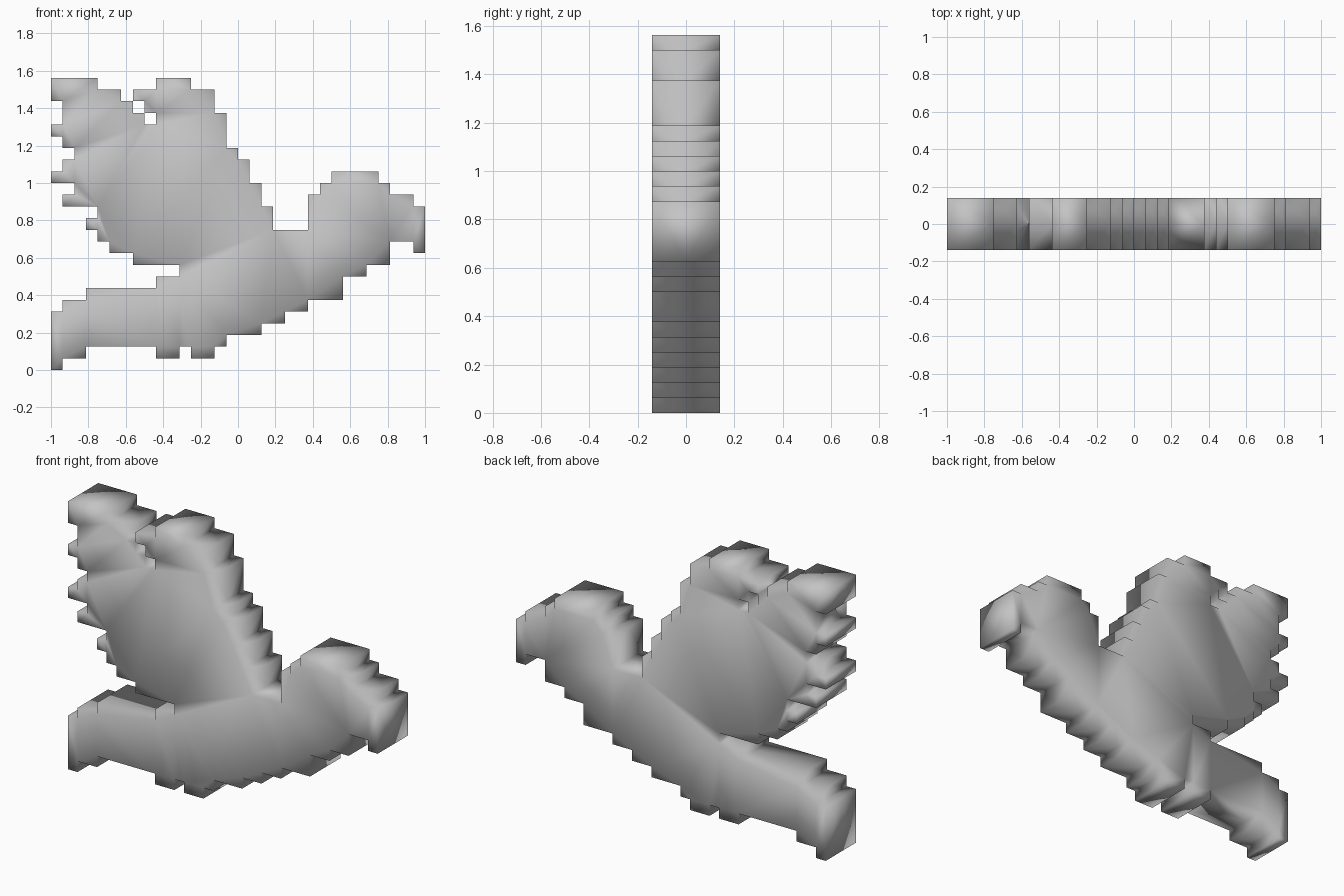
import bpy
import bmesh
from mathutils import Vector
from mathutils.geometry import delaunay_2d_cdt

cube = bpy.data.objects.get("Cube")
if cube:
    bpy.data.objects.remove(cube, do_unlink=True)

CELL = 1 / 16          # size of one stair step
COLUMNS = 32
HALF_DEPTH = 0.14

# Filled column spans of the bird silhouette, one entry per row, bottom to top
tail_rows = [
    [(0, 1)], [(0, 3), (9, 11), (12, 14)], [(0, 15)], [(0, 18)],
    [(0, 20)], [(1, 22)], [(3, 25)], [(9, 25)],
]
body_rows = [
    [(11, 27)], [(7, 29)], [(5, 29), (31, 32)], [(4, 32)],
]
head_and_wing_rows = [
    [(3, 19), (22, 32)], [(4, 19), (22, 32)], [(1, 18), (22, 31)],
    [(2, 18), (23, 29)], [(0, 17), (24, 28)],
]
wing_tip_rows = [
    [(1, 17)], [(2, 16)], [(1, 15)], [(0, 15)], [(1, 8), (9, 15)],
    [(1, 7), (8, 14)], [(0, 6), (7, 14)], [(0, 4), (9, 12)],
]
rows = tail_rows + body_rows + head_and_wing_rows + wing_tip_rows
solid = {(c, r) for r, spans in enumerate(rows)
         for start, end in spans for c in range(start, end)}


def outline(cells):
    """Directed straight edges around the cells, with the inside on the left."""
    steps = set()
    for c, r in cells:
        for beside, point, way in (((c, r - 1), (c, r), (1, 0)),
                                   ((c + 1, r), (c + 1, r), (0, 1)),
                                   ((c, r + 1), (c + 1, r + 1), (-1, 0)),
                                   ((c - 1, r), (c, r + 1), (0, -1))):
            if beside not in cells:
                steps.add((point, way))
    edges = []
    for (x, z), (dx, dz) in sorted(steps):
        if ((x - dx, z - dz), (dx, dz)) in steps:
            continue                       # not the start of a straight run
        end = (x, z)
        while (end, (dx, dz)) in steps:
            end = (end[0] + dx, end[1] + dz)
        edges.append(((x, z), end))
    return edges


edges = outline(solid)
points = sorted({p for edge in edges for p in edge})
index = {p: i for i, p in enumerate(points)}
bm = bmesh.new()


def layer(y):
    return {p: bm.verts.new(((p[0] - COLUMNS / 2) * CELL, y, p[1] * CELL))
            for p in points}


front, middle = layer(-HALF_DEPTH), layer(0)

# Front face: triangulate the outline and keep what lies inside it
coords, _, triangles, *_ = delaunay_2d_cdt(
    [Vector(p) for p in points], [(index[a], index[b]) for a, b in edges],
    [], 0, 1e-5)
for tri in triangles:
    a, b, c = (coords[i] for i in tri)
    centre = (a + b + c) / 3
    if (int(centre.x), int(centre.y)) in solid:
        corners = [front[round(p.x), round(p.y)] for p in (a, b, c)]
        if (b - a).cross(c - a) < 0:
            corners.reverse()
        bm.faces.new(corners)

# Stepped rim from the front face back to the middle plane
for a, b in edges:
    bm.faces.new((front[b], front[a], middle[a], middle[b]))
for face in bm.faces:
    face.smooth = True

mesh = bpy.data.meshes.new("bird_silhouette")
bm.to_mesh(mesh)
bm.free()
bird = bpy.data.objects.new("bird_silhouette", mesh)
bpy.context.collection.objects.link(bird)

# Back half
mirror = bird.modifiers.new("back_half", 'MIRROR')
mirror.use_axis = (False, True, False)

colour = (0.55, 0.55, 0.55, 1)
grey = bpy.data.materials.new("plain_grey")
grey.use_nodes = True
grey.diffuse_color = colour
grey.node_tree.nodes["Principled BSDF"].inputs["Base Color"].default_value = colour
mesh.materials.append(grey)
